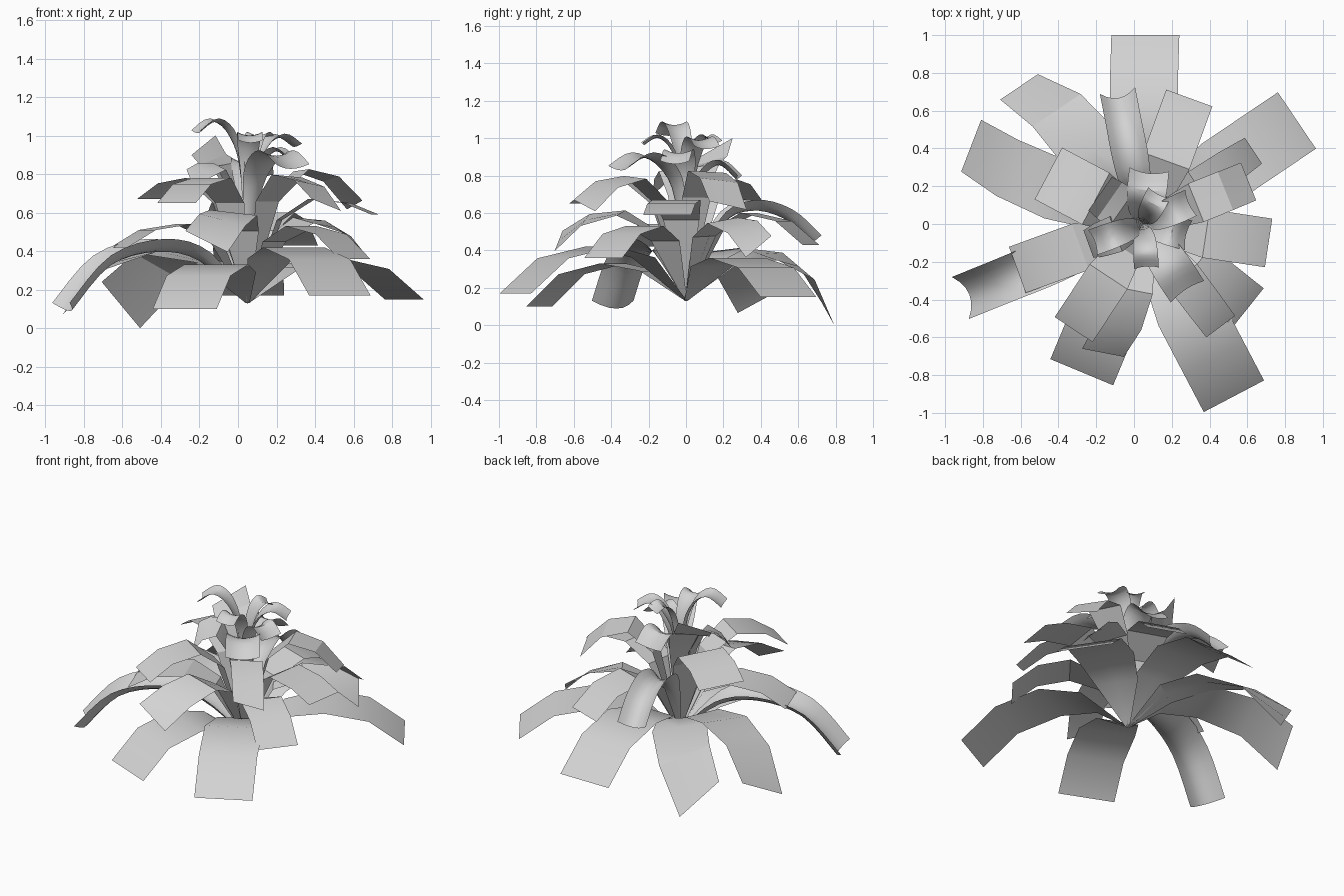
import bpy
import bmesh
from math import cos, sin, radians
from mathutils import Vector

if "Cube" in bpy.data.objects:
    bpy.data.objects.remove(bpy.data.objects["Cube"], do_unlink=True)

grey = bpy.data.materials.new("leaf_grey")
grey.use_nodes = True
grey.diffuse_color = (0.65, 0.65, 0.65, 1)
grey.node_tree.nodes["Principled BSDF"].inputs["Base Color"].default_value = grey.diffuse_color

ROOT = Vector((0.05, 0, 0.13))
UP = Vector((0, 0, 1))


def smooth_path(points, steps):
    """Pass a rounded curve through the control points."""
    padded = [points[0]] + points + [points[-1]]
    result = []
    for a, b, c, d in zip(padded, padded[1:], padded[2:], padded[3:]):
        for i in range(steps):
            t = i / steps
            result.append(b + 0.5 * t * (c - a + t * (2*a - 5*b + 4*c - d + t * (3*b - a - 3*c + d))))
    return result + [points[-1]]


def make_leaf(name, path, angle, width, roll=0, bend=0, gutter=0):
    """Sweep a flat or gutter-shaped strip along (reach, height, width share)."""
    yaw = radians(angle)
    outward = Vector((cos(yaw), sin(yaw), 0))
    across = Vector((-sin(yaw), cos(yaw), 0))
    columns = 6 if gutter else 2
    bm = bmesh.new()
    rows = []
    for i, p in enumerate(path):
        t = i / (len(path) - 1)
        ahead = path[min(i + 1, len(path) - 1)] - path[max(i - 1, 0)]
        tangent = (outward * ahead.x + UP * ahead.y).normalized()
        twist = radians(roll) * t * t
        side = across * cos(twist) + UP * sin(twist)
        normal = tangent.cross(side)
        middle = ROOT + outward * p.x + UP * p.y + across * bend * t ** 4
        row = []
        for k in range(columns + 1):
            s = 2 * k / columns - 1
            offset = side * s / 2 + normal * gutter * (s * s - 0.5)
            row.append(bm.verts.new(middle + offset * width * p.z))
        rows.append(row)
    for low, high in zip(rows, rows[1:]):
        for k in range(columns):
            bm.faces.new((low[k], high[k], high[k + 1], low[k + 1]))
    mesh = bpy.data.meshes.new(name)
    bm.to_mesh(mesh)
    bm.free()
    mesh.materials.append(grey)
    leaf = bpy.data.objects.new(name, mesh)
    bpy.context.collection.objects.link(leaf)
    bpy.ops.object.select_all(action="DESELECT")
    leaf.select_set(True)
    bpy.context.view_layer.objects.active = leaf
    bpy.ops.object.shade_smooth_by_angle()


def arching_path(reach, peak, tip):
    """Rise from the root, arch over and droop to the tip."""
    top, end = peak - ROOT.z, tip - ROOT.z
    return [Vector((0, 0, 0.06)),
            Vector((0.25 * reach, 0.8 * top, 0.75)),
            Vector((0.5 * reach, top, 1)),
            Vector((0.78 * reach, top - 0.25 * (top - end), 1)),
            Vector((reach, end, 1))]


def crown_path(reach, peak, tip):
    """Climb as a slim stalk, then curl outward at the top."""
    top, end = peak - ROOT.z, tip - ROOT.z
    return [Vector((0, 0, 0.1)),
            Vector((0.1 * reach, 0.68 * top, 0.5)),
            Vector((0.3 * reach, 0.91 * top, 0.85)),
            Vector((0.65 * reach, top, 1)),
            Vector((reach, end, 1))]


# Each row: angle, reach, peak height, tip height, width, roll, sideways bend
RINGS = {
    "lower_leaf": [
        (90, 1.0, 0.42, 0.17, 0.36, 0, -0.01),
        (34, 0.98, 0.36, 0.15, 0.36, 0, 0),
        (-62.3, 1.03, 0.42, 0.17, 0.36, 0, 0),
        (247.4, 0.85, 0.33, 0.1, 0.36, 0, 0),
        (124, 0.97, 0.38, 0.12, 0.34, 45, 0.14),
        (159, 1.0, 0.4, 0.14, 0.33, -27, -0.06),
    ],
    "middle_leaf": [
        (70, 0.71, 0.6, 0.43, 0.26, 0, 0),
        (33.7, 0.7, 0.56, 0.42, 0.2, 35, 0),
        (-38.5, 0.71, 0.53, 0.36, 0.26, 0, 0),
        (200, 0.71, 0.54, 0.42, 0.26, 0, 0),
        (259, 0.71, 0.6, 0.45, 0.25, -26, -0.08),
    ],
    "upper_leaf": [
        (-8.6, 0.67, 0.67, 0.59, 0.26, 0, 0),
        (22, 0.6, 0.82, 0.64, 0.22, -12, 0),
        (-53, 0.68, 0.79, 0.64, 0.2, -18, 0),
        (236.5, 0.67, 0.78, 0.65, 0.24, 0, 0),
        (152, 0.57, 0.78, 0.67, 0.31, 0, 0),
        (145, 0.28, 0.85, 0.95, 0.24, -25, 0),
        (200, 0.31, 0.84, 0.76, 0.2, -40, 0),
    ],
}
for ring, leaves in RINGS.items():
    for n, (angle, reach, peak, tip, width, roll, bend) in enumerate(leaves, 1):
        make_leaf(f"{ring}_{n}", arching_path(reach, peak, tip), angle, width, roll, bend)

# Two long leaves folded into gutters
make_leaf("long_curled_leaf", smooth_path(arching_path(1.02, 0.43, 0.11), 4), 202, 0.24, gutter=0.28)
make_leaf("back_curled_leaf", smooth_path(arching_path(0.7, 0.64, 0.46), 4), 101, 0.19, gutter=0.3)

# Crown of small curled leaves: angle, reach, peak height, tip height, width
CROWN = [
    (84, 0.28, 0.87, 0.79, 0.21),
    (200, 0.28, 1.08, 1.02, 0.14),
    (24, 0.27, 1.0, 0.95, 0.15),
    (-57, 0.42, 0.91, 0.84, 0.21),
    (-86, 0.23, 1.01, 0.97, 0.13),
    (-14, 0.24, 0.93, 0.87, 0.16),
    (63, 0.18, 1.01, 0.98, 0.13),
]
for n, (angle, reach, peak, tip, width) in enumerate(CROWN, 1):
    make_leaf(f"crown_leaf_{n}", smooth_path(crown_path(reach, peak, tip), 4), angle, width, gutter=0.14)
